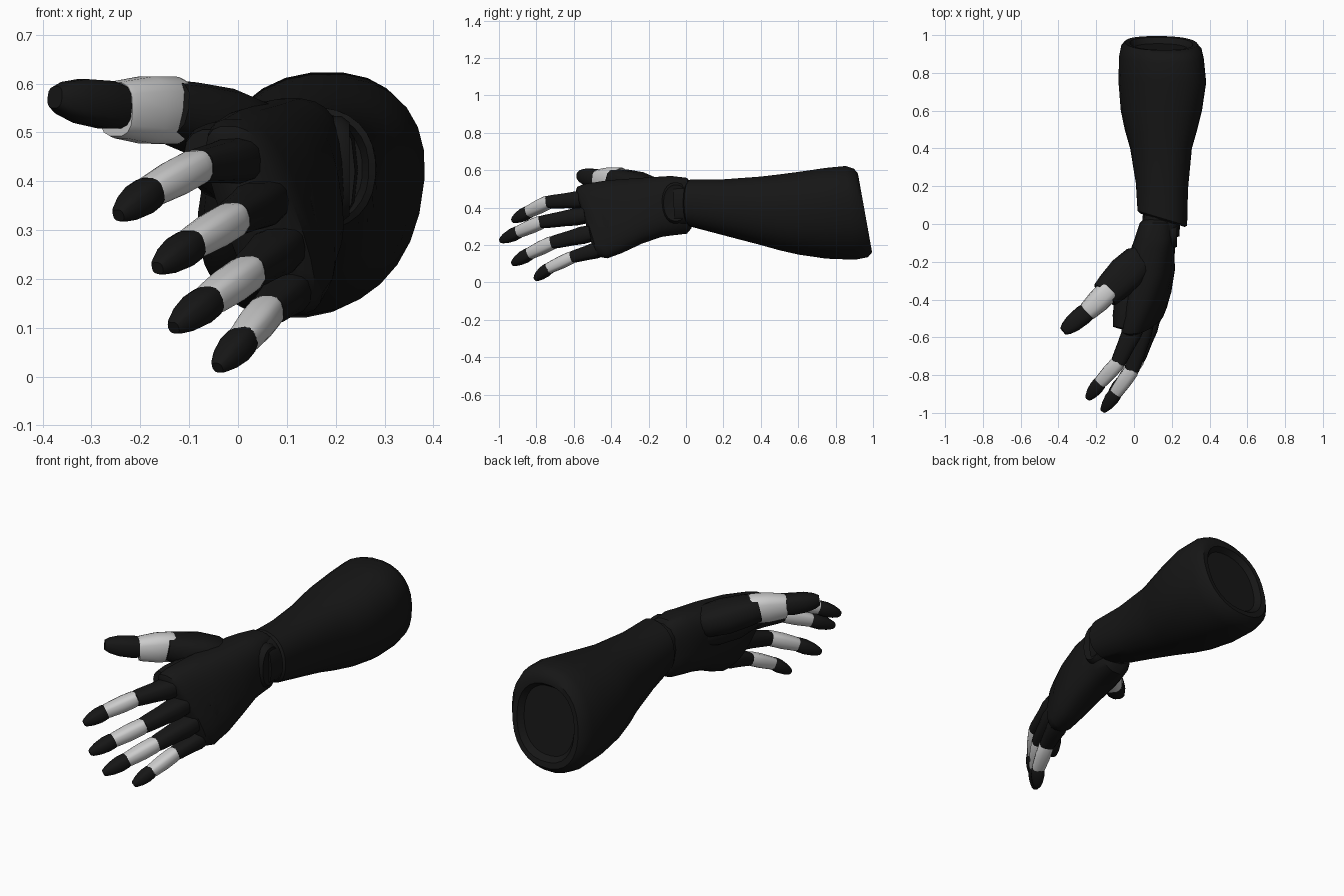
import bpy, bmesh, math
from mathutils import Vector

black = bpy.data.materials.new("black_shell")
black.diffuse_color = (0.008, 0.008, 0.008, 1)


def skin(name, rings, mat=None, angle=40):
    """Join a list of equal-length point rings into a closed smooth solid."""
    bm = bmesh.new()
    vs = [[bm.verts.new(p) for p in r] for r in rings]
    n = len(vs[0])
    for a, b in zip(vs, vs[1:]):
        for i in range(n):
            bm.faces.new((a[i], a[(i + 1) % n], b[(i + 1) % n], b[i]))
    bm.faces.new(vs[0])
    bm.faces.new(vs[-1])
    bmesh.ops.recalc_face_normals(bm, faces=bm.faces)
    me = bpy.data.meshes.new(name)
    bm.to_mesh(me)
    bm.free()
    ob = bpy.data.objects.new(name, me)
    bpy.context.collection.objects.link(ob)
    if mat:
        me.materials.append(mat)
    bpy.ops.object.select_all(action='DESELECT')
    ob.select_set(True)
    bpy.context.view_layer.objects.active = ob
    bpy.ops.object.shade_smooth_by_angle(angle=math.radians(angle))
    return ob


def oval(n, e):
    """Unit superellipse points; higher e is boxier."""
    pts = []
    for i in range(n):
        t = 2 * math.pi * (i + 0.5) / n
        c, s = math.cos(t), math.sin(t)
        pts.append((math.copysign(abs(c) ** (2 / e), c), math.copysign(abs(s) ** (2 / e), s)))
    return pts


def body(name, sections, e=2.3, n=28, angle=40):
    """Loft along y. Section: y, cx, cz, half x, half z, y-per-x, y-per-z, x-per-z."""
    rings = []
    for y, cx, cz, ax, az, yx, yz, xz in sections:
        rings.append([Vector((cx + u * ax + xz * v * az, y + yx * u * ax + yz * v * az, cz + v * az))
                      for u, v in oval(n, e)])
    return skin(name, rings, black, angle)


def segment(name, p0, p1, profile, width, depth, mat=None, side=(0, 0, 1), e=2.8, n=14):
    """Loft from p0 to p1; profile is (fraction along, scale)."""
    p0, p1 = Vector(p0), Vector(p1)
    d = (p1 - p0).normalized()
    w = (Vector(side) - d * d.dot(Vector(side))).normalized()
    b = d.cross(w)
    rings = [[p0.lerp(p1, t) + w * (u * width * s) + b * (v * depth * s) for u, v in oval(n, e)]
             for t, s in profile]
    return skin(name, rings, mat)


# forearm, slanted and hollowed at the elbow end
body("forearm", [
    (0.05, .15, .425, .105, .10, -.3, 0, 0),
    (0.02, .15, .425, .118, .115, -.3, 0, 0),
    (0.03, .15, .425, .132, .127, -.3, 0, 0),
    (0.20, .148, .402, .138, .15, -.1, 0, .03),
    (0.40, .143, .383, .162, .184, 0, 0, .08),
    (0.50, .143, .375, .19, .204, 0, 0, .1),
    (0.60, .145, .37, .212, .222, 0, 0, .12),
    (0.75, .15, .37, .228, .244, 0, 0, .15),
    (0.88, .145, .372, .22, .252, 0, -.1, .15),
    (0.935, .145, .372, .208, .238, 0, -.16, .15),
    (0.957, .145, .372, .19, .212, 0, -.18, .12),
    (0.955, .145, .372, .165, .185, 0, -.18, .1),
    (0.925, .145, .372, .145, .165, 0, -.18, .1)])

# palm, from wrist to knuckle line
body("palm", [
    (0.03, .125, .41, .07, .12, 0, 0, 0),
    (0.005, .122, .41, .092, .15, 0, 0, 0),
    (-0.08, .11, .41, .108, .16, 0, 0, 0),
    (-0.13, .10, .405, .115, .162, 0, 0, -.05),
    (-0.25, .092, .383, .118, .175, 0, -.1, -.15),
    (-0.38, .075, .352, .105, .195, 0, -.2, -.25),
    (-0.48, .055, .328, .088, .20, 0, -.3, -.33),
    (-0.525, .045, .325, .078, .188, 0, -.3, -.35),
    (-0.54, .04, .325, .055, .165, 0, -.3, -.35)], e=2.7)

# wrist joint and its side disc
segment("wrist_core", (.14, -.06, .42), (.15, .10, .425), [(0, 1), (1, 1)], .12, .1, black)
segment("wrist_disc", (.16, -.055, .425), (.228, -.055, .425),
        [(0, 1), (.75, 1), (1, .88), (.95, .75)], .11, .074, black, e=2.2, n=24)

# back-of-hand plate
segment("hand_back_plate", (.165, -.18, .39), (.115, -.44, .355),
        [(0, .6), (.12, .85), (.6, 1.05), (.92, 1.05), (1, .9)], .115, .04, black, side=(-.25, 0, 1))

# thumb base, ball of the thumb, thumb segments
segment("thumb_base", (.05, -.17, .49), (-.155, -.375, .55),
        [(0, .75), (.12, 1), (.45, 1.12), (.8, 1.0), (1, .88)], .067, .088, black)
segment("thumb_ball", (.03, -.16, .43), (-.06, -.555, .455),
        [(0, .6), (.2, .9), (.5, 1.05), (.85, .85), (1, .65)], .08, .08, black, e=2.3)
segment("thumb_middle", (-.125, -.345, .545), (-.25, -.467, .547),
        [(0, .95), (.1, 1.03), (.5, 1.03), (.92, .88), (1, .82)], .068, .06)
segment("thumb_tip", (-.225, -.445, .55), (-.375, -.568, .572),
        [(0, .85), (.3, 1), (.65, .92), (.88, .7), (1, .45)], .05, .052, black)

# fingers: knuckle, first joint, second joint, tip, thickness
fingers = {
    "index": ((.01, -.53, .445), (-.085, -.735, .43), (-.18, -.84, .378), (-.245, -.925, .33), .036),
    "middle": ((.055, -.53, .36), (-.012, -.775, .322), (-.097, -.895, .27), (-.165, -.99, .222), .036),
    "ring": ((.09, -.50, .265), (.02, -.715, .213), (-.06, -.835, .155), (-.132, -.925, .1), .036),
    "little": ((.11, -.45, .18), (.06, -.61, .135), (.01, -.735, .075), (-.042, -.805, .018), .033),
}
for name, (k, a, b, t, r) in fingers.items():
    segment(name + "_knuckle", k, a, [(0, 1.2), (.25, 1.3), (.5, 1.15), (.9, 1.0), (1, .92)],
            r, r * 1.15, black)
    back = Vector(a).lerp(Vector(b), -.08)
    segment(name + "_middle", back, b, [(0, .88), (.12, 1), (.5, 1.02), (.93, .9), (1, .84)],
            r, r * 1.1)
    start = Vector(b).lerp(Vector(t), -.12)
    segment(name + "_tip", start, t, [(0, .78), (.15, .92), (.4, .95), (.7, .78), (.92, .52), (1, .35)],
            r, r * 1.1, black)
